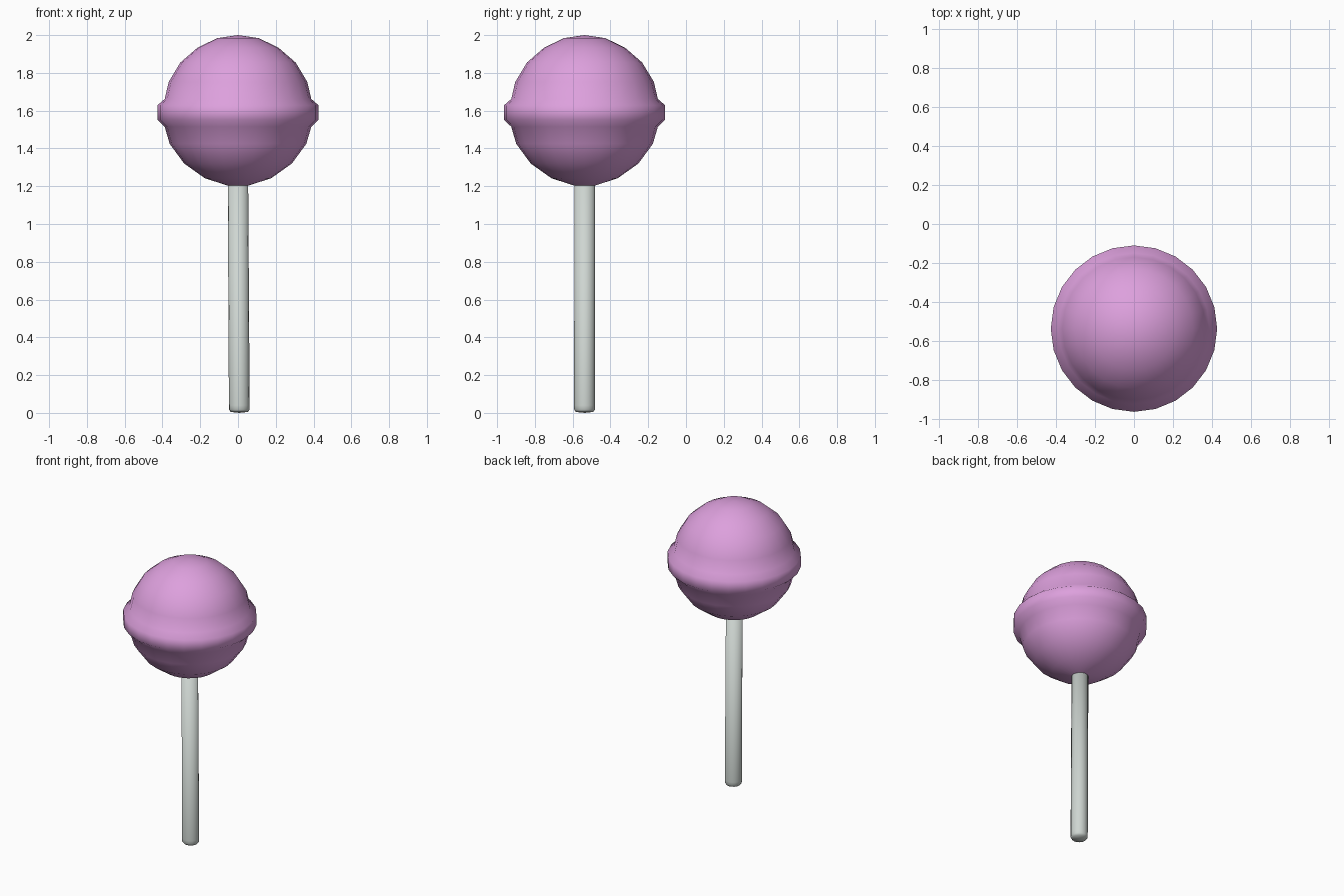
import bpy, bmesh, math

if "Cube" in bpy.data.objects:
    bpy.data.objects.remove(bpy.data.objects["Cube"])

CX, CY = 0.0, -0.537


def material(name, rgb):
    m = bpy.data.materials.new(name)
    m.diffuse_color = (*rgb, 1)
    m.use_nodes = True
    m.node_tree.nodes["Principled BSDF"].inputs["Base Color"].default_value = m.diffuse_color
    return m


def lathe(name, profile, sides, mat, lean=0.0):
    """Spin (radius, z) points round the vertical axis; radius 0 makes a pole.
    lean shifts the foot sideways in x."""
    bm = bmesh.new()
    rings = []
    for r, z in profile:
        ox = CX + lean * (1.2 - z) / 1.2
        n = 1 if r == 0 else sides
        rings.append([bm.verts.new((ox + r * math.cos(2 * math.pi * i / sides),
                                    CY + r * math.sin(2 * math.pi * i / sides), z))
                      for i in range(n)])
    for a, b in zip(rings, rings[1:]):
        for i in range(sides):
            j = (i + 1) % sides
            quad = [a[i % len(a)], a[j % len(a)], b[j % len(b)], b[i % len(b)]]
            bm.faces.new(list(dict.fromkeys(quad)))
    bmesh.ops.recalc_face_normals(bm, faces=bm.faces)
    for f in bm.faces:
        f.smooth = True
    me = bpy.data.meshes.new(name)
    bm.to_mesh(me)
    bm.free()
    me.materials.append(mat)
    ob = bpy.data.objects.new(name, me)
    bpy.context.collection.objects.link(ob)
    return ob


pink = material("candy pink", (0.723, 0.352, 0.723))
grey = material("stick pale grey", (0.62, 0.67, 0.64))

# Candy ball with the raised band round its middle
lathe("candy_ball", [
    (0, 1.195), (0.05, 1.202), (0.175, 1.242), (0.285, 1.32), (0.362, 1.425),
    (0.388, 1.515), (0.427, 1.552), (0.427, 1.628), (0.388, 1.662),
    (0.367, 1.752), (0.305, 1.855), (0.215, 1.933), (0.11, 1.984), (0, 2.0),
], 24, pink)

# Slightly leaning stick with a softened foot
lathe("stick", [
    (0, 0.0), (0.046, 0.005), (0.055, 0.018), (0.055, 0.04), (0.054, 1.21), (0, 1.215),
], 16, grey, lean=0.007)
